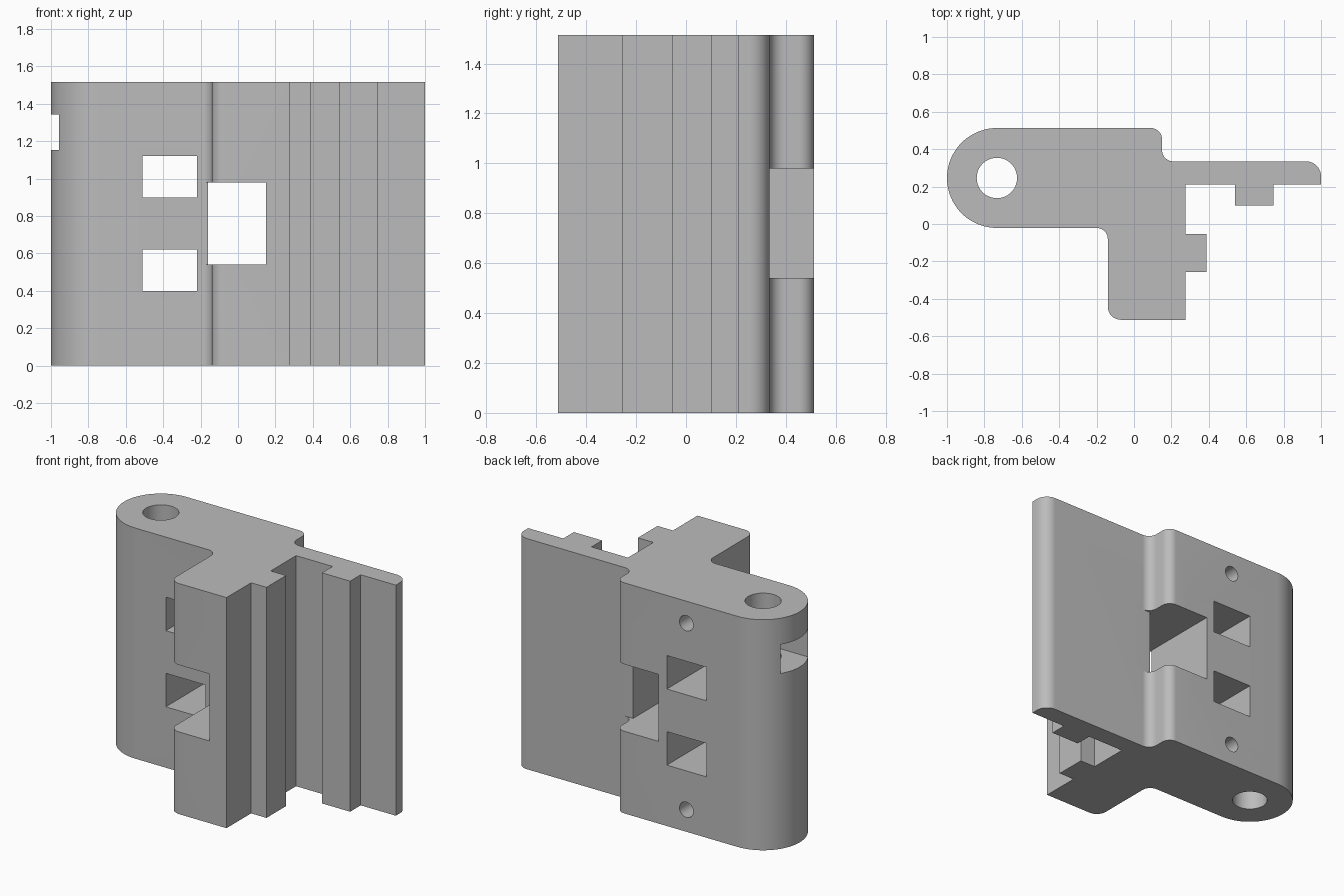
import bpy, bmesh, math
from mathutils import Vector

cube = bpy.data.objects.get("Cube")
if cube:
    bpy.data.objects.remove(cube, do_unlink=True)

HEIGHT = 1.515
grey = bpy.data.materials.new("plain_grey")
grey.use_nodes = True
colour = (0.5, 0.5, 0.5, 1)
grey.diffuse_color = colour
grey.node_tree.nodes["Principled BSDF"].inputs["Base Color"].default_value = colour


def add_object(name, bm):
    bmesh.ops.recalc_face_normals(bm, faces=bm.faces)
    mesh = bpy.data.meshes.new(name)
    bm.to_mesh(mesh)
    bm.free()
    mesh.materials.append(grey)
    obj = bpy.data.objects.new(name, mesh)
    bpy.context.collection.objects.link(obj)
    return obj


def rounded(corners, steps=10):
    """Replace each (x, y, radius) corner by an arc tangent to its two sides."""
    out = []
    for i, (x, y, r) in enumerate(corners):
        p = Vector((x, y))
        if r == 0:
            out.append(p)
            continue
        a = (Vector(corners[i - 1][:2]) - p).normalized()
        b = (Vector(corners[(i + 1) % len(corners)][:2]) - p).normalized()
        centre = p + (a + b) * r
        for k in range(steps + 1):
            t = k / steps * math.pi / 2
            out.append(centre - b * r * math.cos(t) - a * r * math.sin(t))
    return out


def box(name, x0, x1, y0, y1, z0, z1):
    bm = bmesh.new()
    bmesh.ops.create_cube(bm, size=1)
    for v in bm.verts:
        v.co = ((x0 + x1) / 2 + v.co.x * (x1 - x0),
                (y0 + y1) / 2 + v.co.y * (y1 - y0),
                (z0 + z1) / 2 + v.co.z * (z1 - z0))
    return add_object(name, bm)


def cylinder(name, radius, depth, location, tilt=0):
    bm = bmesh.new()
    bmesh.ops.create_cone(bm, cap_ends=True, segments=48, radius1=radius,
                          radius2=radius, depth=depth)
    obj = add_object(name, bm)
    obj.rotation_euler.x = tilt
    obj.location = location
    return obj


# Extruded bracket: round hinge barrel, thin ribbed plate and ribbed leg
R = 0.267
HX, HY = -0.733, 0.246
outline = [Vector((HX + R * math.cos(t), HY + R * math.sin(t)))
           for t in (math.pi * (0.5 + k / 40) for k in range(1, 40))]
outline += rounded([
    (HX, HY - R, 0),
    (-0.14, HY - R, 0.06), (-0.14, -0.512, 0.07), (0.275, -0.512, 0),
    (0.275, -0.257, 0), (0.387, -0.257, 0), (0.387, -0.053, 0), (0.275, -0.053, 0),
    (0.275, 0.21, 0), (0.54, 0.21, 0), (0.54, 0.1, 0), (0.745, 0.1, 0),
    (0.745, 0.21, 0), (1, 0.21, 0), (1, 0.335, 0.08),
    (0.15, 0.335, 0.06), (0.15, HY + R, 0.06),
    (HX, HY + R, 0)])
bm = bmesh.new()
base = bm.faces.new([bm.verts.new((p.x, p.y, 0)) for p in outline])
top = bmesh.ops.extrude_face_region(bm, geom=[base])["geom"]
bmesh.ops.translate(bm, vec=(0, 0, HEIGHT),
                    verts=[v for v in top if isinstance(v, bmesh.types.BMVert)])
bracket = add_object("hinge_bracket", bm)

# Cutters: pin hole, nut slot, square windows, large window and screw holes
cutters = [
    cylinder("pin_hole_cutter", 0.108, 4, (HX, HY, 0)),
    box("nut_slot_cutter", -1.1, -0.6, HY - 0.143, HY + 0.143, 1.152, 1.342),
    box("large_window_cutter", -0.16, 0.15, -1, 1, 0.54, 0.98),
    box("rear_fillet_cutter", -0.1, 0.22, 0.335, 1, 0.54, 0.98),
    box("front_fillet_cutter", -0.21, 0, -1, HY - R, 0.54, 0.98),
]
for z in (0.40, 0.90):
    cutters.append(box("square_window_cutter", -0.51, -0.22, -1, 1, z, z + 0.22))
for z in (0.145, HEIGHT - 0.145):
    cutters.append(cylinder("screw_hole_cutter", 0.05, 0.6,
                            (-0.362, HY + R, z), math.pi / 2))

bpy.ops.object.select_all(action="DESELECT")
bracket.select_set(True)
bpy.context.view_layer.objects.active = bracket
for cutter in cutters:
    cutter.hide_render = True
    mod = bracket.modifiers.new("cut", "BOOLEAN")
    mod.operation = "DIFFERENCE"
    mod.solver = "EXACT"
    mod.object = cutter
    bpy.ops.object.modifier_apply(modifier=mod.name)
for cutter in cutters:
    bpy.data.objects.remove(cutter, do_unlink=True)

bpy.ops.object.shade_smooth_by_angle(angle=math.radians(30))
